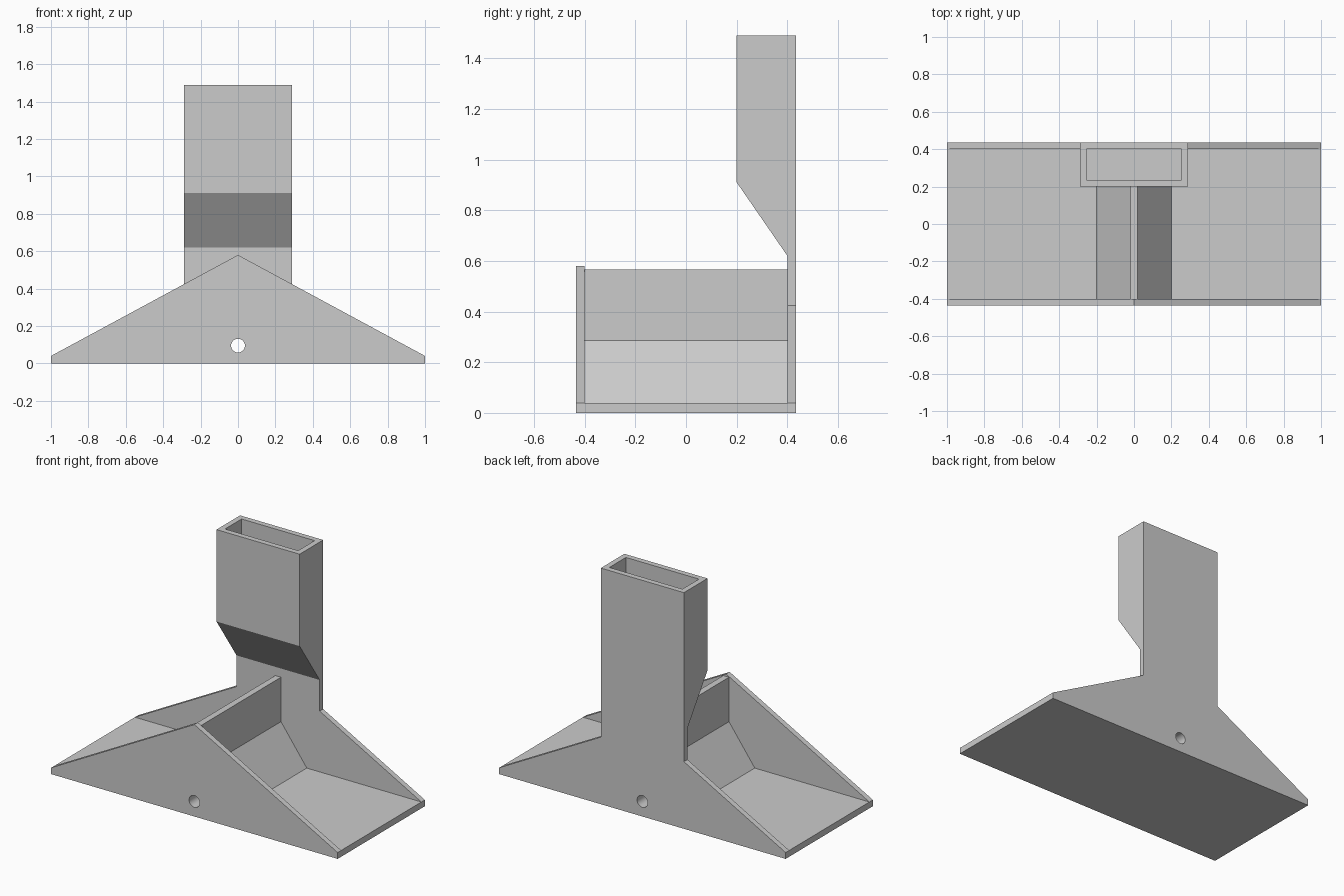
import bpy
import bmesh
import math
from mathutils import Matrix

old = bpy.data.objects.get("Cube")
if old:
    bpy.data.objects.remove(old, do_unlink=True)

HALF_DEPTH, WALL_Y = 0.435, 0.40
TOP, SHOULDER = 1.49, 0.91

gray = bpy.data.materials.new("plain gray")
gray.use_nodes = True
gray.diffuse_color = (0.6, 0.6, 0.6, 1)
gray.node_tree.nodes["Principled BSDF"].inputs["Base Color"].default_value = (0.6, 0.6, 0.6, 1)


def make_object(name, bm):
    bmesh.ops.recalc_face_normals(bm, faces=bm.faces)
    mesh = bpy.data.meshes.new(name)
    bm.to_mesh(mesh)
    bm.free()
    mesh.materials.append(gray)
    obj = bpy.data.objects.new(name, mesh)
    bpy.context.collection.objects.link(obj)
    return obj


def prism(name, profile, axis, start, end):
    """Extrude a profile of (x, z) along y, or of (y, z) along x."""
    def place(a, b, t):
        return (t, a, b) if axis == "x" else (a, t, b)
    bm = bmesh.new()
    face = bm.faces.new([bm.verts.new(place(a, b, start)) for a, b in profile])
    new = bmesh.ops.extrude_face_region(bm, geom=[face])["geom"]
    verts = [g for g in new if isinstance(g, bmesh.types.BMVert)]
    bmesh.ops.translate(bm, verts=verts, vec=place(0, 0, end - start))
    return make_object(name, bm)


def combine(target, tool, operation):
    tool.hide_render = True
    mod = target.modifiers.new(operation, "BOOLEAN")
    mod.operation, mod.solver, mod.object = operation, "EXACT", tool
    apply(target, mod)
    bpy.data.objects.remove(tool, do_unlink=True)


def apply(obj, mod):
    bpy.context.view_layer.objects.active = obj
    bpy.ops.object.modifier_apply(modifier=mod.name)


def mirrored(half):
    return half + [(-x, z) for x, z in reversed(half) if x > 0]


# Trough floor with its central divider and sloped footing
floor = mirrored([(1, 0), (1, 0.04), (0.20, 0.04), (0.02, 0.285), (0.02, 0.565)])
stand = prism("trough_stand", floor, "y", -WALL_Y, WALL_Y)

# Gabled front and back panels
gable = mirrored([(1, 0), (1, 0.04), (0, 0.58)])
front_panel = prism("front_panel", gable, "y", -HALF_DEPTH, -WALL_Y)
back_panel = prism("back_panel", gable, "y", WALL_Y, HALF_DEPTH)

# Upright holder with a slanted underside
side = [(HALF_DEPTH, 0.2), (HALF_DEPTH, TOP), (0.20, TOP),
        (0.20, SHOULDER), (WALL_Y, 0.62), (WALL_Y, 0.2)]
holder = prism("holder", side, "x", -0.29, 0.29)

for part in (front_panel, back_panel, holder):
    combine(stand, part, "UNION")

# Open pocket in the top of the holder
pocket = [(0.235, SHOULDER), (WALL_Y, SHOULDER), (WALL_Y, TOP + 0.1), (0.235, TOP + 0.1)]
combine(stand, prism("pocket_cutter", pocket, "x", -0.255, 0.255), "DIFFERENCE")

# Round hole running from front to back
bm = bmesh.new()
bmesh.ops.create_cone(bm, cap_ends=True, segments=32, radius1=0.037, radius2=0.037, depth=2,
                      matrix=Matrix.Translation((0, 0, 0.095)) @ Matrix.Rotation(math.pi / 2, 4, "X"))
combine(stand, make_object("hole_cutter", bm), "DIFFERENCE")

# Merge flat regions and keep edges crisp
clean = stand.modifiers.new("Clean", "DECIMATE")
clean.decimate_type = "DISSOLVE"
clean.angle_limit = math.radians(1)
apply(stand, clean)
bpy.ops.object.select_all(action="DESELECT")
stand.select_set(True)
bpy.ops.object.shade_smooth_by_angle(angle=math.radians(30))
